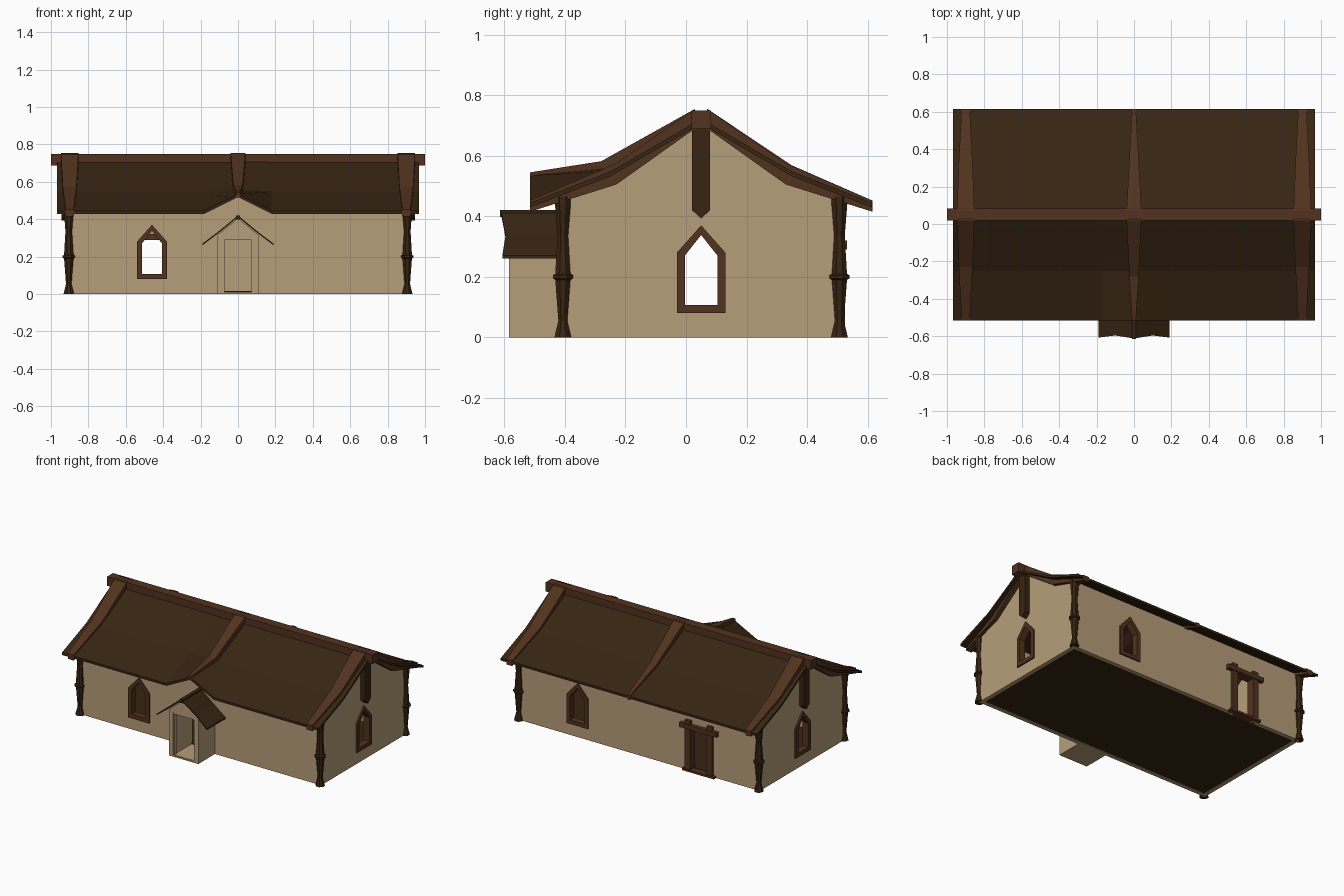
import bpy, bmesh, math
from mathutils import Vector

if "Cube" in bpy.data.objects:
    bpy.data.objects.remove(bpy.data.objects["Cube"])

CY = 0.05                      # y of the ridge line


def material(name, rgb):
    m = bpy.data.materials.new(name)
    m.diffuse_color = (*rgb, 1)
    m.use_nodes = True
    m.node_tree.nodes["Principled BSDF"].inputs["Base Color"].default_value = m.diffuse_color
    return m


PLASTER = material("plaster", (0.47, 0.34, 0.19))
BEAM = material("beam_wood", (0.085, 0.032, 0.013))
DARK = material("dark_wood", (0.038, 0.018, 0.006))


def loft(name, loops, mat, closed=False):
    """Skin a row of equal-length point loops; cap the ends unless closed."""
    bm = bmesh.new()
    rows = [[bm.verts.new(p) for p in loop] for loop in loops]
    n = len(rows[0])
    pairs = list(zip(rows, rows[1:])) + ([(rows[-1], rows[0])] if closed else [])
    for a, b in pairs:
        for i in range(n):
            j = (i + 1) % n
            bm.faces.new((a[i], a[j], b[j], b[i]))
    if not closed:
        bm.faces.new(rows[0][::-1])
        bm.faces.new(rows[-1])
    bmesh.ops.recalc_face_normals(bm, faces=bm.faces)
    me = bpy.data.meshes.new(name)
    bm.to_mesh(me)
    bm.free()
    me.materials.append(mat)
    ob = bpy.data.objects.new(name, me)
    bpy.context.collection.objects.link(ob)
    return ob


def place(pts, axis, d):
    """Upright outline (u, z) placed at depth d along the x or y axis."""
    return [(d, u, z) if axis == "x" else (u, d, z) for u, z in pts]


def prism(name, pts, axis, a, b, mat):
    return loft(name, [place(pts, axis, a), place(pts, axis, b)], mat)


def ring(name, outer, inner, axis, a, b, mat):
    return loft(name, [place(outer, axis, a), place(outer, axis, b),
                       place(inner, axis, b), place(inner, axis, a)], mat, True)


def rect(u0, u1, z0, z1):
    return [(u0, z0), (u1, z0), (u1, z1), (u0, z1)]


def box(name, x0, x1, y0, y1, z0, z1, mat):
    return prism(name, rect(x0, x1, z0, z1), "y", y0, y1, mat)


def arch(c, w, z0, z1, z2):
    """Pointed window outline."""
    return [(c - w, z0), (c + w, z0), (c + w, z1), (c, z2), (c - w, z1)]


def cut(target, cutter):
    cutter.hide_render = True
    m = target.modifiers.new("cut", "BOOLEAN")
    m.operation, m.solver, m.object = "DIFFERENCE", "EXACT", cutter
    bpy.context.view_layer.objects.active = target
    bpy.ops.object.modifier_apply(modifier=m.name)
    bpy.data.objects.remove(cutter)


# hollow walls with gables following the roof
def gable(w, lift, z0):
    return [(CY - w, z0), (CY + w, z0), (CY + w, 0.465 + lift), (CY + 0.3, 0.525 + lift),
            (CY, 0.70 + lift), (CY - 0.3, 0.525 + lift), (CY - w, 0.465 + lift)]


walls = prism("walls", gable(0.455, 0, 0), "x", -0.91, 0.91, PLASTER)
cut(walls, prism("room", gable(0.428, 0.1, -0.1), "x", -0.883, 0.883, PLASTER))
box("floor", -0.89, 0.89, CY - 0.435, CY + 0.435, 0.004, 0.016, DARK)
prism("dormer_wall", [(-0.21, 0.44), (0.21, 0.44), (0, 0.535)], "y", -0.404, -0.38, PLASTER)

# porch with a gabled front
porch = prism("porch", [(-0.11, 0), (0.11, 0), (0.11, 0.315), (0, 0.405), (-0.11, 0.315)],
              "y", -0.585, -0.40, PLASTER)
for part in (porch, walls):
    cut(part, prism("porch_opening", rect(-0.08, 0.08, 0.01, 0.3), "y", -0.7, -0.3, PLASTER))
ring("porch_door_frame", rect(-0.085, 0.085, 0.005, 0.31), rect(-0.073, 0.073, 0.012, 0.29),
     "y", -0.58, -0.56, PLASTER)

# pointed windows: (name, axis, centre, inner depth, outer depth)
for name, axis, c, a, b in (("front", "y", -0.46, -0.37, -0.415), ("back", "y", 0.46, 0.47, 0.515),
                            ("right", "x", CY, 0.875, 0.92), ("left", "x", CY, -0.875, -0.92)):
    mid = (a + b) / 2
    cut(walls, prism("window_opening", arch(c, 0.065, 0.095, 0.275, 0.355), axis,
                     mid - 0.06, mid + 0.06, PLASTER))
    ring(name + "_window_frame", arch(c, 0.08, 0.08, 0.28, 0.37),
         arch(c, 0.054, 0.107, 0.27, 0.338), axis, a, b, BEAM)

# back door with a timber frame
BX = -0.46
cut(walls, prism("door_opening", rect(BX - 0.07, BX + 0.07, -0.05, 0.3), "y", 0.4, 0.6, PLASTER))
for s in (-1, 1):
    x = BX + s * 0.082
    box("back_door_post", x - 0.02, x + 0.02, 0.47, 0.525, 0, 0.345, BEAM)
box("back_door_lintel", BX - 0.14, BX + 0.14, 0.465, 0.532, 0.29, 0.32, BEAM)
box("back_door_sill", BX - 0.12, BX + 0.12, 0.475, 0.53, 0, 0.014, BEAM)

# carved corner posts: (height, radius)
POST = [(0, .03), (.055, .016), (.19, .027), (.195, .036), (.205, .036), (.21, .027),
        (.335, .019), (.44, .028), (.465, .028)]
for sx in (-1, 1):
    for y in (CY - 0.457, CY + 0.457):
        loft("corner_post", [[(sx * 0.905 + r * math.cos(k * math.pi / 4 + math.pi / 8),
                               y + r * math.sin(k * math.pi / 4 + math.pi / 8), z)
                              for k in range(8)] for z, r in POST], DARK)

# thin main roof, front eave lifted over the porch
sections = []
for x, eave, brk in ((-0.967, .445, .548), (-0.18, .445, .548), (0, .535, .56),
                     (0.18, .445, .548), (0.967, .445, .548)):
    top = [(-0.565, eave), (-0.3, brk), (0, .722), (0.3, .548), (0.565, .445)]
    low = [(d, z - 0.016) for d, z in reversed(top)]
    sections.append([(x, CY + d, z) for d, z in top + low])
loft("main_roof", sections, DARK)


# tapered rafters: stations are (distance from ridge, top, bottom, half width)
def rafter(name, x, side, stations):
    loft(name, [[(x - w, CY + side * d, lo), (x + w, CY + side * d, lo),
                 (x + w, CY + side * d, hi), (x - w, CY + side * d, hi)]
                for d, hi, lo, w in stations], BEAM)


for s in (-1, 1):
    for x in (-0.9, 0.9):
        rafter("gable_rafter", x, s, [(0.02, .755, .69, .047), (0.28, .575, .505, .037),
                                      (0.566, .452, .415, .022)])
rafter("centre_rafter_back", 0, 1, [(0.02, .755, .69, .04), (0.3, .568, .51, .025),
                                    (0.566, .452, .42, .01)])
rafter("centre_rafter_front", 0, -1, [(0.02, .755, .69, .04), (0.33, .582, .53, .025),
                                      (0.566, .545, .515, .01)])

# ridge beam and pointed king posts on the gables
box("ridge_beam", -1, 1, CY - 0.032, CY + 0.032, 0.688, 0.75, BEAM)
for s in (-1, 1):
    prism("king_post", [(CY - .03, .69), (CY - .03, .42), (CY, .393), (CY + .03, .42), (CY + .03, .69)],
          "x", s * 0.90, s * 0.945, DARK)

# porch roof with a scalloped front edge and a small ridge
loft("porch_roof", [[(x, yf, z), (x, -0.395, z), (x, -0.395, z - 0.009), (x, yf, z - 0.009)]
                    for x, z, yf in ((-.19, .27, -.607), (-.1, .338, -.596), (0, .42, -.612),
                                     (.1, .338, -.596), (.19, .27, -.607))], DARK)
box("porch_ridge", -0.012, 0.012, -0.614, -0.4, 0.398, 0.42, DARK)
